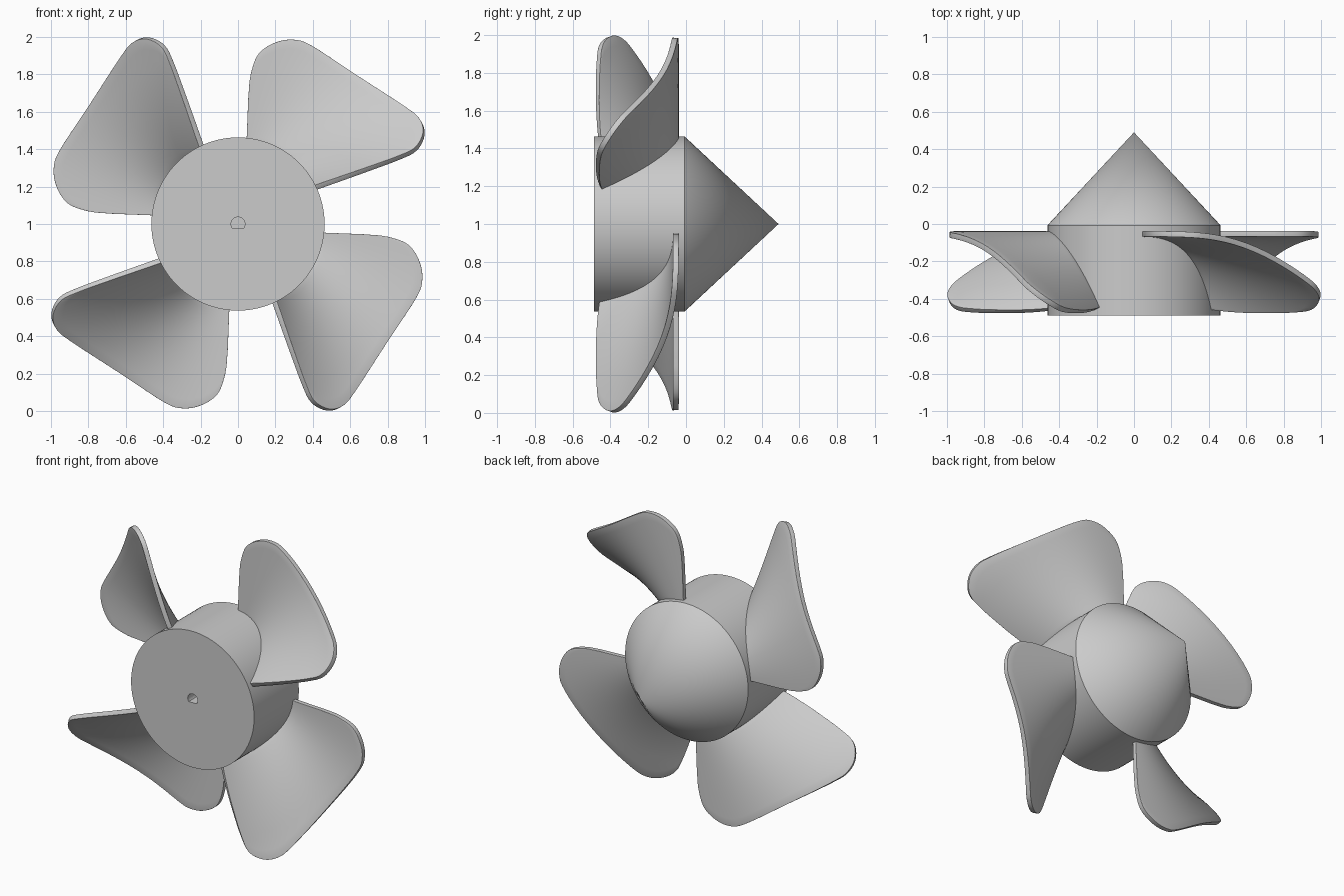
import bpy, bmesh, math
from mathutils import Vector

cube = bpy.data.objects.get("Cube")
if cube:
    bpy.data.objects.remove(cube, do_unlink=True)

HUB_R, FRONT, SHOULDER, NOSE = 0.463, -0.488, -0.007, 0.49
ROWS, STEPS = 12, 5

grey = bpy.data.materials.new("light_grey")
grey.use_nodes = True
grey.diffuse_color = (0.6, 0.6, 0.6, 1)
grey.node_tree.nodes["Principled BSDF"].inputs["Base Color"].default_value = (0.6, 0.6, 0.6, 1)


def add_object(name, mesh):
    ob = bpy.data.objects.new(name, mesh)
    ob.location.z = 1
    bpy.context.collection.objects.link(ob)
    return ob


def to_mesh(bm, name):
    bmesh.ops.recalc_face_normals(bm, faces=bm.faces)
    mesh = bpy.data.meshes.new(name)
    bm.to_mesh(mesh)
    bm.free()
    mesh.materials.append(grey)
    return mesh


# Hub: turned cylinder with a pointed nose cone
bm = bmesh.new()
profile = [(0, FRONT), (HUB_R, FRONT), (HUB_R, SHOULDER), (0, NOSE)]
verts = [bm.verts.new((r, y, 0)) for r, y in profile]
edges = [bm.edges.new(pair) for pair in zip(verts, verts[1:])]
bmesh.ops.spin(bm, geom=verts + edges, cent=(0, 0, 0), axis=(0, 1, 0),
               angle=math.tau, steps=96, use_merge=False)
bmesh.ops.remove_doubles(bm, verts=bm.verts, dist=0.0001)
hub = add_object("hub", to_mesh(bm, "hub"))
bpy.ops.object.select_all(action='DESELECT')
hub.select_set(True)
bpy.context.view_layer.objects.active = hub
bpy.ops.object.shade_smooth_by_angle(angle=math.radians(30))

# Shaft hole: D-shaped blind socket in the front face
bm = bmesh.new()
ring = [math.radians(-37 + 254 * i / 24) for i in range(25)]
cap = bm.faces.new([bm.verts.new((0.037 * math.cos(a), FRONT - 0.1, 0.037 * math.sin(a)))
                    for a in ring])
wall = bmesh.ops.extrude_face_region(bm, geom=[cap])["geom"]
bmesh.ops.translate(bm, vec=(0, 0.4, 0),
                    verts=[g for g in wall if isinstance(g, bmesh.types.BMVert)])
cutter = add_object("shaft_hole_cutter", to_mesh(bm, "shaft_hole_cutter"))
cutter.hide_render = True
cutter.hide_set(True)
cutter.display_type = 'WIRE'
cut = hub.modifiers.new("shaft_hole", 'BOOLEAN')
cut.operation = 'DIFFERENCE'
cut.solver = 'EXACT'
cut.object = cutter


# Blade: rows run from the hub to a rounded two-cornered tip
def smooth_path(points, steps):
    pts = [Vector(p) for p in points]
    pts = [2 * pts[0] - pts[1]] + pts + [2 * pts[-1] - pts[-2]]
    path = []
    for a, b, c, d in zip(pts, pts[1:], pts[2:], pts[3:]):
        for k in range(steps):
            t = k / steps
            path.append(0.5 * (2 * b + (c - a) * t + (2 * a - 5 * b + 4 * c - d) * t * t
                               + (3 * b - a - 3 * c + d) * t ** 3))
    return path + [pts[-2]]


def pitch(p):
    """Depth of the twisted blade surface at a point of its front outline."""
    angle = math.degrees(math.atan2(p.y, p.x))
    angle -= 2.5 * (1 - min(1, (p.length - HUB_R) / 0.55))
    return -0.053 - 0.41 * max(0, (84 - angle) / 62) ** 2.6


tip = smooth_path([(0.055, 0.68), (0.068, 0.8), (0.11, 0.91), (0.2, 0.97), (0.3, 0.985),
                   (0.4, 0.95), (0.65, 0.785), (0.9, 0.62), (0.975, 0.555),
                   (0.993, 0.48), (0.95, 0.4), (0.85, 0.35), (0.65, 0.277)], STEPS)
bm = bmesh.new()
grid = []
for i, end in enumerate(tip):
    a = math.radians(84 - 58.5 * i / (len(tip) - 1))
    root = 0.435 * Vector((math.cos(a), math.sin(a)))
    column = []
    for j in range(ROWS + 1):
        p = root.lerp(end, j / ROWS)
        column.append(bm.verts.new((p.x, pitch(p), p.y)))
    grid.append(column)
for left, right in zip(grid, grid[1:]):
    for j in range(ROWS):
        bm.faces.new((left[j], right[j], right[j + 1], left[j + 1]))
blade_mesh = to_mesh(bm, "blade")
blade_mesh.shade_smooth()

# Four blades around the hub
names = ("upper_left", "lower_left", "lower_right", "upper_right")
for i, name in enumerate(names):
    blade = add_object(name + "_blade", blade_mesh)
    blade.rotation_euler.y = i * math.pi / 2
    shell = blade.modifiers.new("thickness", 'SOLIDIFY')
    shell.thickness = 0.03
    shell.offset = 0
    rim = blade.modifiers.new("rounded_rim", 'BEVEL')
    rim.width = 0.01
    rim.segments = 3
    rim.limit_method = 'ANGLE'
    rim.angle_limit = math.radians(50)
